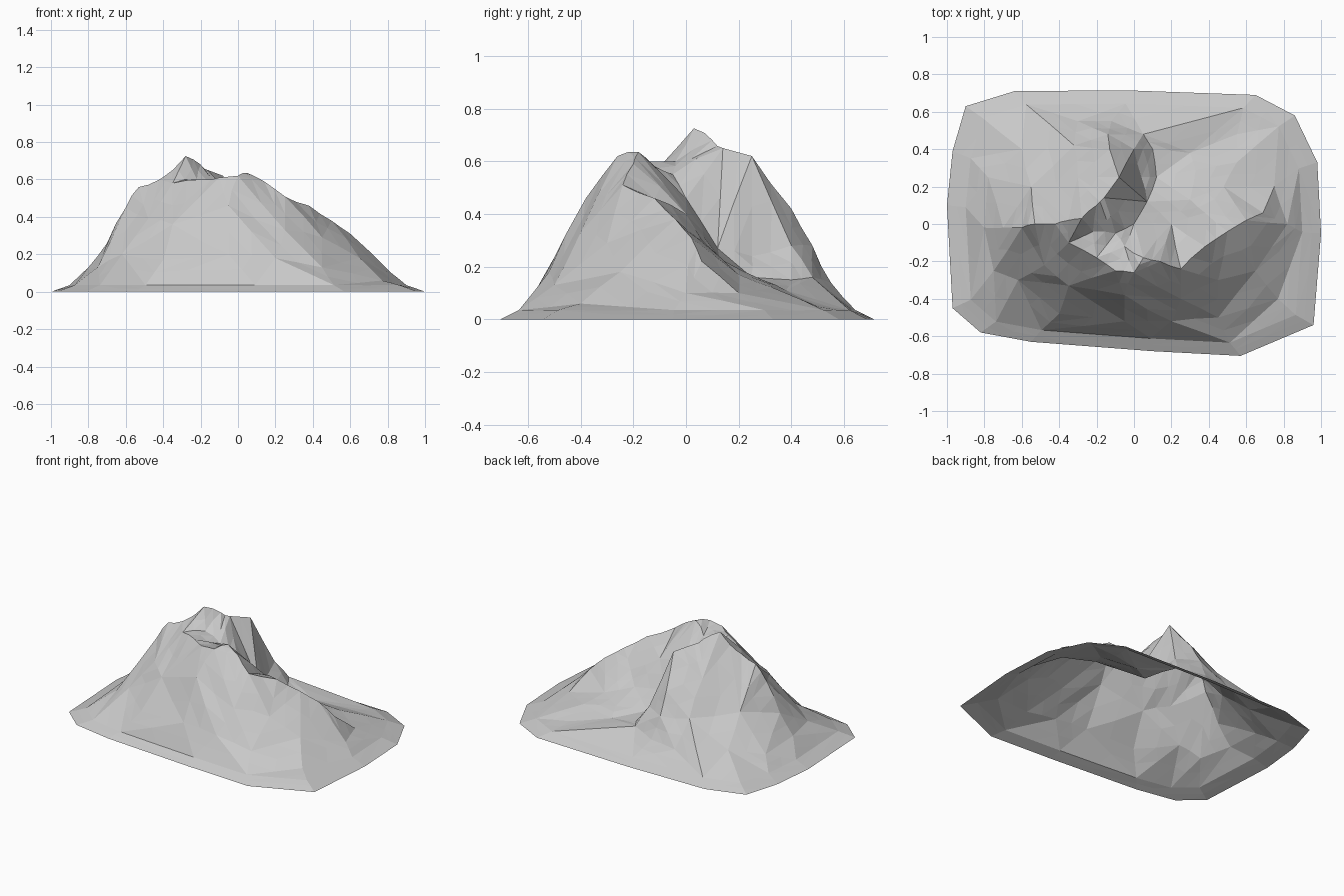
import bpy
import bmesh
import random
from mathutils import Vector, noise
from mathutils.geometry import delaunay_2d_cdt

random.seed(4)
default_cube = bpy.data.objects.get("Cube")
if default_cube:
    bpy.data.objects.remove(default_cube, do_unlink=True)

# Outline on the ground
rim = [(-.9, .63), (-.64, .71), (-.05, .715), (.65, .69), (.86, .58),
       (.98, .33), (1, -.05), (.96, -.54), (.57, -.705), (.1, -.68),
       (-.55, -.63), (-.82, -.58), (-.97, -.45), (-1, .1), (-.97, .39)]

# Crest lines and the gully, kept as continuous creases
west_ridge = [(-.8, -.02, .13), (-.7, -.02, .26), (-.6, -.02, .45),
              (-.53, 0, .56), (-.42, 0, .6), (-.35, .02, .65), (-.28, .03, .725)]
rear_ridge = [(-.28, .03, .725), (-.2, .1, .68), (-.16, .14, .65), (-.08, .25, .62),
              (-.13, .4, .42), (-.14, .48, .28), (-.12, .55, .14)]
front_ridge = [(-.42, 0, .6), (-.35, -.1, .58), (-.2, -.18, .6), (-.1, -.25, .61),
               (0, -.26, .62), (.05, -.18, .635), (.14, -.2, .59), (.25, -.24, .51),
               (.38, -.12, .46), (.5, -.04, .38), (.6, .02, .31), (.69, .06, .22),
               (.82, 0, .1)]
gully = [(-.1, -.05, .55), (0, 0, .46), (.07, .12, .27), (.12, .25, .16),
         (.3, .38, .11), (.55, .48, .06)]
creases = [west_ridge, rear_ridge, front_ridge, gully]

# Loose points on the faces between the creases
front_face = [(-.05, -.38, .46), (-.05, -.52, .2), (-.35, -.33, .36), (-.4, -.48, .17),
              (-.48, -.22, .39), (-.62, -.3, .2), (-.75, -.25, .13),
              (.25, -.4, .33), (.2, -.52, .18), (.45, -.3, .29), (.45, -.5, .13),
              (.65, -.25, .18), (.77, -.4, .06)]
back_face = [(-.3, .25, .49), (-.32, .42, .29), (-.55, .2, .31), (-.6, .4, .14),
             (-.3, .55, .12), (-.78, .25, .1)]
bowl = [(-.22, -.04, .6), (-.05, -.12, .58), (.04, .25, .24), (0, .4, .28),
        (.05, .48, .16), (.1, .4, .15)]
east_slope = [(.2, 0, .4), (.38, .06, .3), (.3, .13, .23), (.48, .2, .17),
              (.33, .29, .15), (.55, .33, .12), (.75, .2, .1)]

points = []
edges = []


def add_point(p):
    p = Vector(p)
    for i, q in enumerate(points):
        if (p - q).length < 1e-4:
            return i
    points.append(p)
    return len(points) - 1


def add_line(line, closed=False):
    ids = [add_point(p) for p in line]
    edges.extend(zip(ids, ids[1:]))
    if closed:
        edges.append((ids[-1], ids[0]))


# Ground rim, and a shallow toe just inside it
add_line([(x, y, 0) for x, y in rim], closed=True)
add_line([(x * .9, y * .9, .035) for x, y in rim], closed=True)
for line in creases:
    add_line(line)
for group in (front_face, back_face, bowl, east_slope):
    for p in group:
        add_point(p)

# Triangulate in plan, keeping creases as edges
verts, _, faces, origin, _, _ = delaunay_2d_cdt(
    [p.xy for p in points], edges, [], 0, 1e-5)
bm = bmesh.new()
for co, src in zip(verts, origin):
    bm.verts.new((co.x, co.y, points[src[0]].z if src else .1))
bm.verts.ensure_lookup_table()
for f in faces:
    bm.faces.new([bm.verts[i] for i in f])

# Break the large planes into rough rock facets, leaving the placed points
placed = {v.co.to_tuple(4) for v in bm.verts}
bmesh.ops.subdivide_edges(bm, edges=bm.edges[:], cuts=1, use_grid_fill=True)
bmesh.ops.triangulate(bm, faces=bm.faces[:])
for v in bm.verts:
    if v.co.to_tuple(4) in placed or v.is_boundary:
        continue
    rough = min(1, v.co.z * 3)
    v.co += noise.noise_vector(v.co * 9) * .012 * rough
    v.co.z += random.uniform(-.008, .008) * rough

# Point the normals up
bmesh.ops.recalc_face_normals(bm, faces=bm.faces[:])
if sum(f.normal.z for f in bm.faces) < 0:
    bmesh.ops.reverse_faces(bm, faces=bm.faces[:])

mesh = bpy.data.meshes.new("mountain")
bm.to_mesh(mesh)
bm.free()
mountain = bpy.data.objects.new("mountain", mesh)
bpy.context.collection.objects.link(mountain)

# Plain rock colour
rock = bpy.data.materials.new("light grey rock")
rock.use_nodes = True
colour = (.58, .58, .58, 1)
rock.diffuse_color = colour
rock.node_tree.nodes["Principled BSDF"].inputs["Base Color"].default_value = colour
mesh.materials.append(rock)
